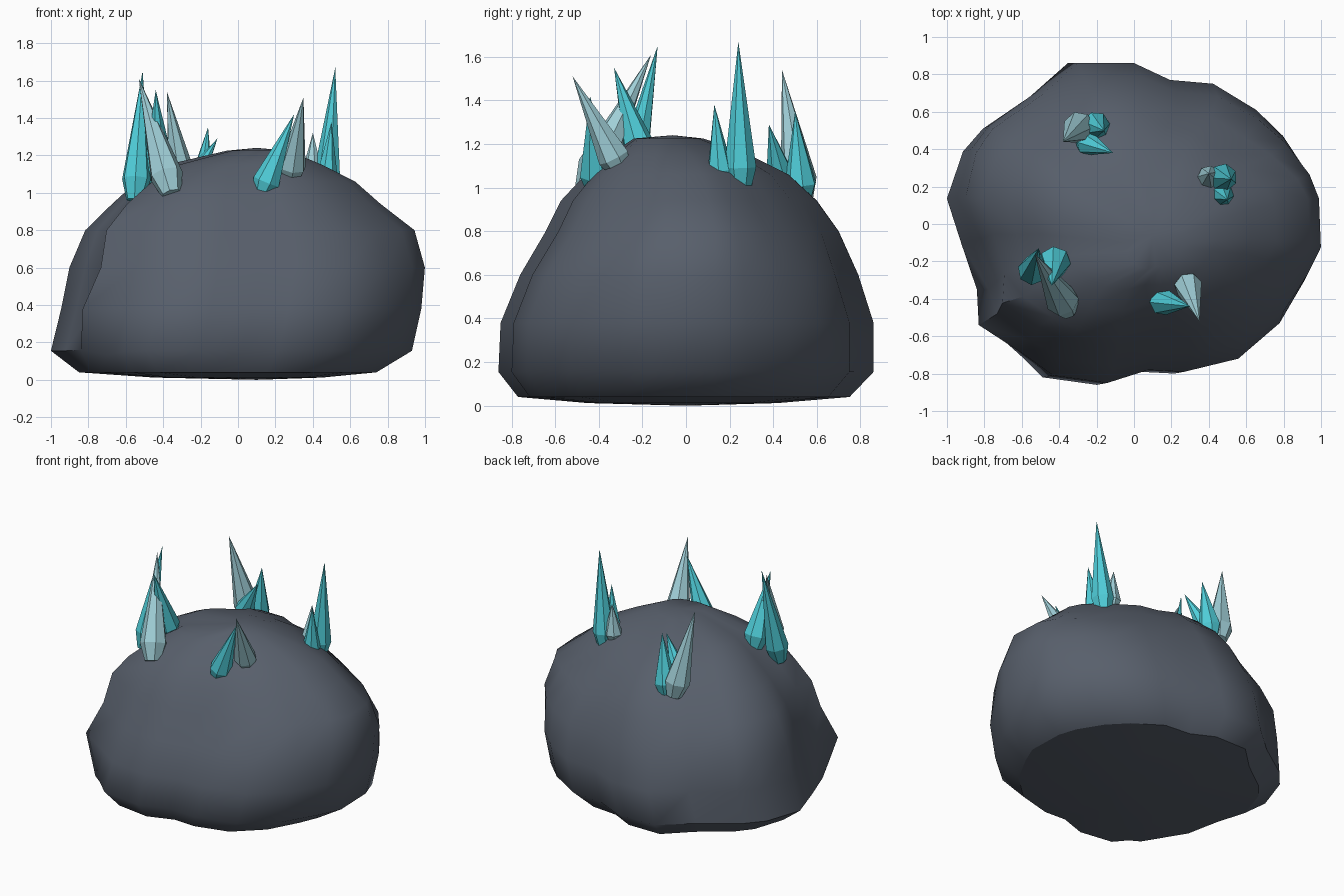
import bpy, bmesh, math
from mathutils import Vector

if "Cube" in bpy.data.objects:
    bpy.data.objects.remove(bpy.data.objects["Cube"])


def material(name, rgb):
    m = bpy.data.materials.new(name)
    m.diffuse_color = (*rgb, 1)
    m.use_nodes = True
    m.node_tree.nodes["Principled BSDF"].inputs["Base Color"].default_value = m.diffuse_color
    return m


STONE = material("slate_grey", (0.097, 0.115, 0.148))
TEAL = material("bright_teal", (0.08, 0.62, 0.70))
PALE = material("pale_blue", (0.35, 0.62, 0.68))


def make_object(name, bm, mat):
    bmesh.ops.recalc_face_normals(bm, faces=bm.faces[:])
    mesh = bpy.data.meshes.new(name)
    bm.to_mesh(mesh)
    bm.free()
    mesh.materials.append(mat)
    ob = bpy.data.objects.new(name, mesh)
    bpy.context.collection.objects.link(ob)
    return ob


def skin(bm, rings, bottom=None, top=None):
    """Join rings of points with quads; close ends with a point or a flat cap."""
    loops = [[bm.verts.new(p) for p in ring] for ring in rings]
    n = len(loops[0])
    for a, b in zip(loops, loops[1:]):
        for i in range(n):
            j = (i + 1) % n
            bm.faces.new((a[i], a[j], b[j], b[i]))
    for loop, tip in ((loops[0], bottom), (loops[-1], top)):
        if tip is None:
            bm.faces.new(loop)
        else:
            v = bm.verts.new(tip)
            for i in range(n):
                bm.faces.new((loop[i], loop[(i + 1) % n], v))


# Boulder: an irregular plan outline, fitted to the width and depth at each height
outline = [(1, -.15), (.99, .14), (.94, .28), (.81, .47), (.66, .61), (.42, .75),
           (.18, .77), (-.02, .86), (-.33, .86), (-.54, .68), (-.80, .51), (-.91, .39),
           (-1, .14), (-.92, -.10), (-.83, -.35), (-.83, -.54), (-.63, -.70),
           (-.47, -.81), (-.17, -.85), (.06, -.78), (.26, -.79), (.56, -.72),
           (.79, -.53), (.93, -.30)]
# z, x min, x max, y min, y max
levels = [(.012, -.45, .45, -.45, .42),
          (.04, -.85, .74, -.77, .75),
          (.155, -1.0, .93, -.86, .86),
          (.38, -.94, .98, -.85, .86),
          (.60, -.89, 1.0, -.76, .79),
          (.80, -.81, .95, -.64, .70),
          (.94, -.67, .77, -.57, .60),
          (1.06, -.54, .63, -.46, .47),
          (1.15, -.38, .45, -.35, .29),
          (1.225, -.06, .27, -.24, .08)]
# Bulges and hollows: direction in degrees, height, amount, height spread
bulges = [(45, .92, -.12, .22), (135, .58, .10, .22), (-45, .92, -.06, .2),
          (-143, .90, .09, .18)]
# Undercut front left corner: (level, outline point) -> position
corner = {(1, 14): (-.74, -.33, .04), (1, 15): (-.57, -.61, .04), (1, 16): (-.50, -.65, .04),
          (2, 14): (-.84, -.35, .16), (2, 15): (-.70, -.62, .135), (2, 16): (-.61, -.70, .15),
          (3, 15): (-.83, -.54, .38)}
rings = []
for k, (z, x0, x1, y0, y1) in enumerate(levels):
    ring = []
    for i, (x, y) in enumerate(outline):
        angle = math.atan2(y, x)
        swell = 1
        for deg, height, amount, spread in bulges:
            turn = math.remainder(angle - math.radians(deg), math.tau) / .45
            swell += amount * math.exp(-turn ** 2 - ((z - height) / spread) ** 2)
        px = swell * (x0 + (x1 - x0) * (x + 1) / 2)
        py = min(y1, swell * (y0 + (y1 - y0) * (y + .85) / 1.71))
        ring.append(corner.get((k, i), (px, py, z)))
    rings.append(ring)
bm = bmesh.new()
skin(bm, rings, bottom=(0.1, 0, 0), top=(.1, -.06, 1.24))
boulder = make_object("boulder", bm, STONE)
bpy.context.view_layer.objects.active = boulder
boulder.select_set(True)
bpy.ops.object.shade_smooth_by_angle(angle=math.radians(46))
boulder.select_set(False)
# Crisp rim around the flat underside
verts = boulder.data.vertices
for edge in boulder.data.edges:
    if all(abs(verts[v].co.z - .04) < .001 for v in edge.vertices):
        edge.use_edge_sharp = True


def crystal(name, base, tip, radius, mat, sides=7):
    """Spike that flares from a narrow foot, then tapers to a point."""
    base, tip = Vector(base), Vector(tip)
    turn = (tip - base).to_track_quat('Z', 'Y')
    length = (tip - base).length
    loops = []
    for along, r in ((-.02, .6 * radius), (.14 * length, radius)):
        loops.append([base + turn @ Vector((r * math.cos(k * math.tau / sides),
                                            r * math.sin(k * math.tau / sides), along))
                      for k in range(sides)])
    bm = bmesh.new()
    skin(bm, loops, top=tip)
    make_object(name, bm, mat)


# Crystal clusters: foot, tip, radius, colour
clusters = {
    "front_left": [((-.55, -.27, .98), (-.51, -.13, 1.65), .078, TEAL),
                   ((-.36, -.45, 1.01), (-.53, -.16, 1.61), .09, PALE),
                   ((-.42, -.18, 1.07), (-.44, -.33, 1.55), .085, TEAL)],
    "front_right": [((.28, -.30, 1.08), (.35, -.52, 1.51), .075, PALE),
                    ((.13, -.41, 1.0), (.30, -.44, 1.42), .075, TEAL)],
    "right": [((.47, .25, 1.0), (.52, .24, 1.67), .075, TEAL),
              ((.47, .16, 1.03), (.50, .13, 1.38), .06, TEAL),
              ((.40, .25, 1.07), (.40, .27, 1.32), .06, PALE)],
    "back": [((-.28, .53, .96), (-.38, .44, 1.54), .085, PALE),
             ((-.21, .53, .96), (-.16, .50, 1.35), .075, TEAL),
             ((-.27, .44, 1.02), (-.11, .38, 1.29), .065, TEAL)],
}
for place, spikes in clusters.items():
    for n, (base, tip, radius, mat) in enumerate(spikes, 1):
        crystal(f"{place}_crystal_{n}", base, tip, radius, mat)
